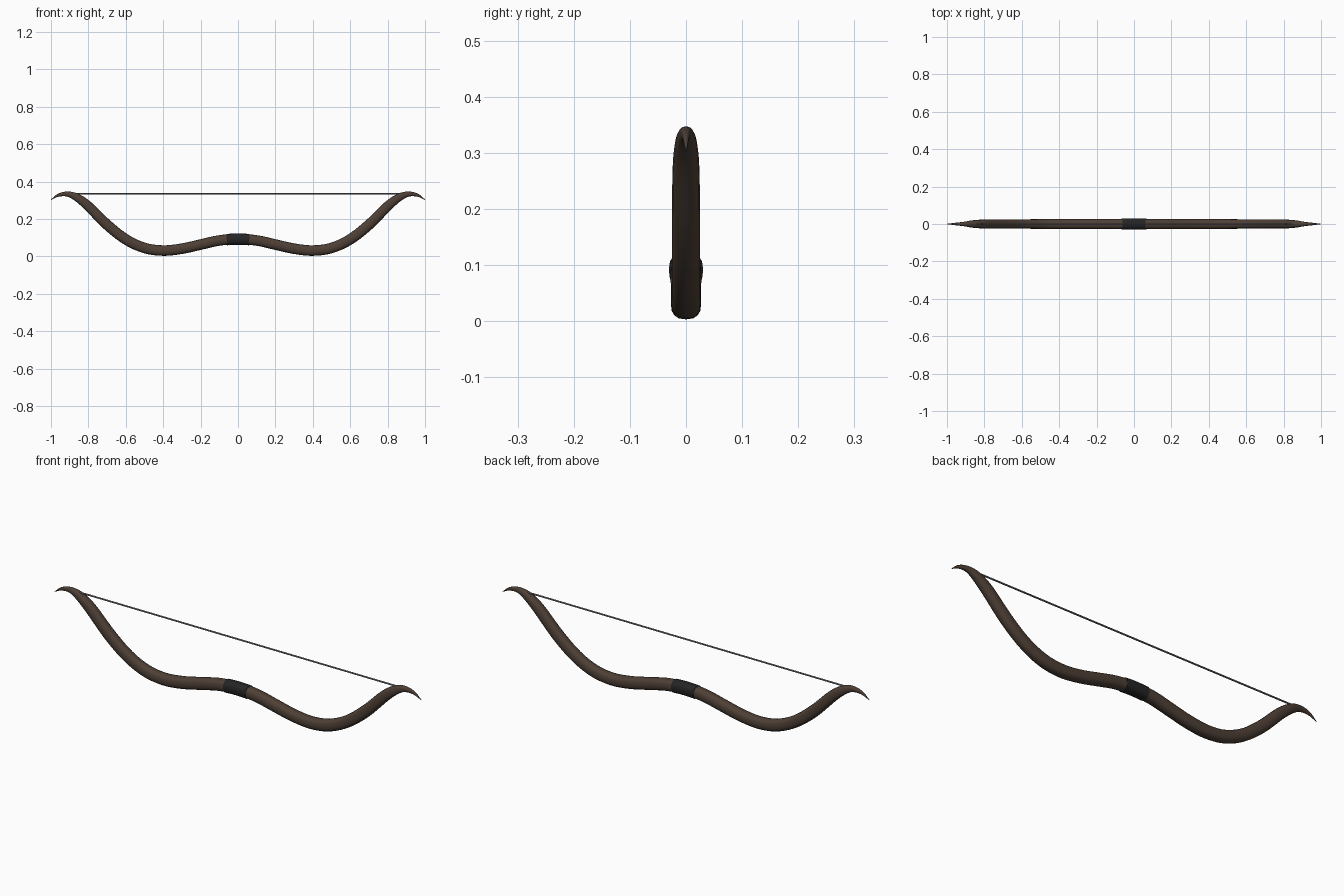
import bpy, bmesh, math
from mathutils import Vector

if "Cube" in bpy.data.objects:
    bpy.data.objects.remove(bpy.data.objects["Cube"])

# Half of the bow spine: x, z, half depth (in bow plane), half width (y)
HALF = [(0, .092, .028, .028), (.1, .085, .028, .028), (.2, .063, .028, .027),
        (.3, .041, .028, .027), (.4, .031, .028, .027), (.5, .045, .028, .026),
        (.6, .091, .028, .025), (.7, .169, .028, .025), (.8, .268, .026, .024),
        (.86, .314, .021, .020), (.91, .333, .014, .012), (.96, .327, .008, .006),
        (1.0, .303, .001, .001)]
SPINE = [Vector((-x, z, a, b)) for x, z, a, b in HALF[:0:-1]] + [Vector(p) for p in HALF]


def material(name, rgb):
    m = bpy.data.materials.new(name)
    m.diffuse_color = (*rgb, 1)
    m.use_nodes = True
    m.node_tree.nodes["Principled BSDF"].inputs["Base Color"].default_value = m.diffuse_color
    return m


def smooth_path(pts, steps=5):
    """Catmull-Rom samples through the points."""
    ext = [2 * pts[0] - pts[1]] + pts + [2 * pts[-1] - pts[-2]]
    out = []
    for i in range(1, len(ext) - 2):
        p0, p1, p2, p3 = ext[i - 1:i + 3]
        for k in range(steps):
            t = k / steps
            out.append(.5 * (2 * p1 + (p2 - p0) * t + (2 * p0 - 5 * p1 + 4 * p2 - p3) * t * t
                             + (3 * p1 - p0 - 3 * p2 + p3) * t ** 3))
    return out + [pts[-1]]


def sweep(name, path, mat, sides=16, power=.8):
    """Rounded section swept along a path lying in the xz plane."""
    bm = bmesh.new()
    rings = []
    for i, p in enumerate(path):
        d = path[min(i + 1, len(path) - 1)] - path[max(i - 1, 0)]
        n = Vector((-d[1], 0, d[0])).normalized()
        ring = []
        for k in range(sides):
            a = 2 * math.pi * k / sides
            c, s = (math.copysign(abs(v) ** power, v) for v in (math.cos(a), math.sin(a)))
            ring.append(bm.verts.new(Vector((p[0], 0, p[1])) + n * (c * p[2])
                                     + Vector((0, s * p[3], 0))))
        rings.append(ring)
    for r0, r1 in zip(rings, rings[1:]):
        for k in range(sides):
            j = (k + 1) % sides
            bm.faces.new((r0[k], r0[j], r1[j], r1[k]))
    bm.faces.new(rings[0])
    bm.faces.new(rings[-1])
    bmesh.ops.recalc_face_normals(bm, faces=bm.faces)
    me = bpy.data.meshes.new(name)
    bm.to_mesh(me)
    bm.free()
    ob = bpy.data.objects.new(name, me)
    bpy.context.collection.objects.link(ob)
    me.materials.append(mat)
    bpy.ops.object.select_all(action='DESELECT')
    ob.select_set(True)
    bpy.context.view_layer.objects.active = ob
    bpy.ops.object.shade_smooth_by_angle(angle=math.radians(40))
    return ob


wood = material("wood", (.075, .05, .036))
leather = material("leather", (.018, .018, .019))
cord = material("cord", (.2, .2, .2))

# Recurved wooden limbs with hooked tips
sweep("bow_limbs", smooth_path(SPINE), wood)

# Dark wrapped grip, slightly thicker than the wood
grip = [Vector((x, .092 - .7 * x * x, .0305, .0305)) for x in (-.06, -.03, 0, .03, .06)]
sweep("grip_wrap", grip, leather)

# Taut string between the two recurves
sweep("bowstring", [Vector((x, .335, .004, .004)) for x in (-.885, .885)], cord, 8, 1)
